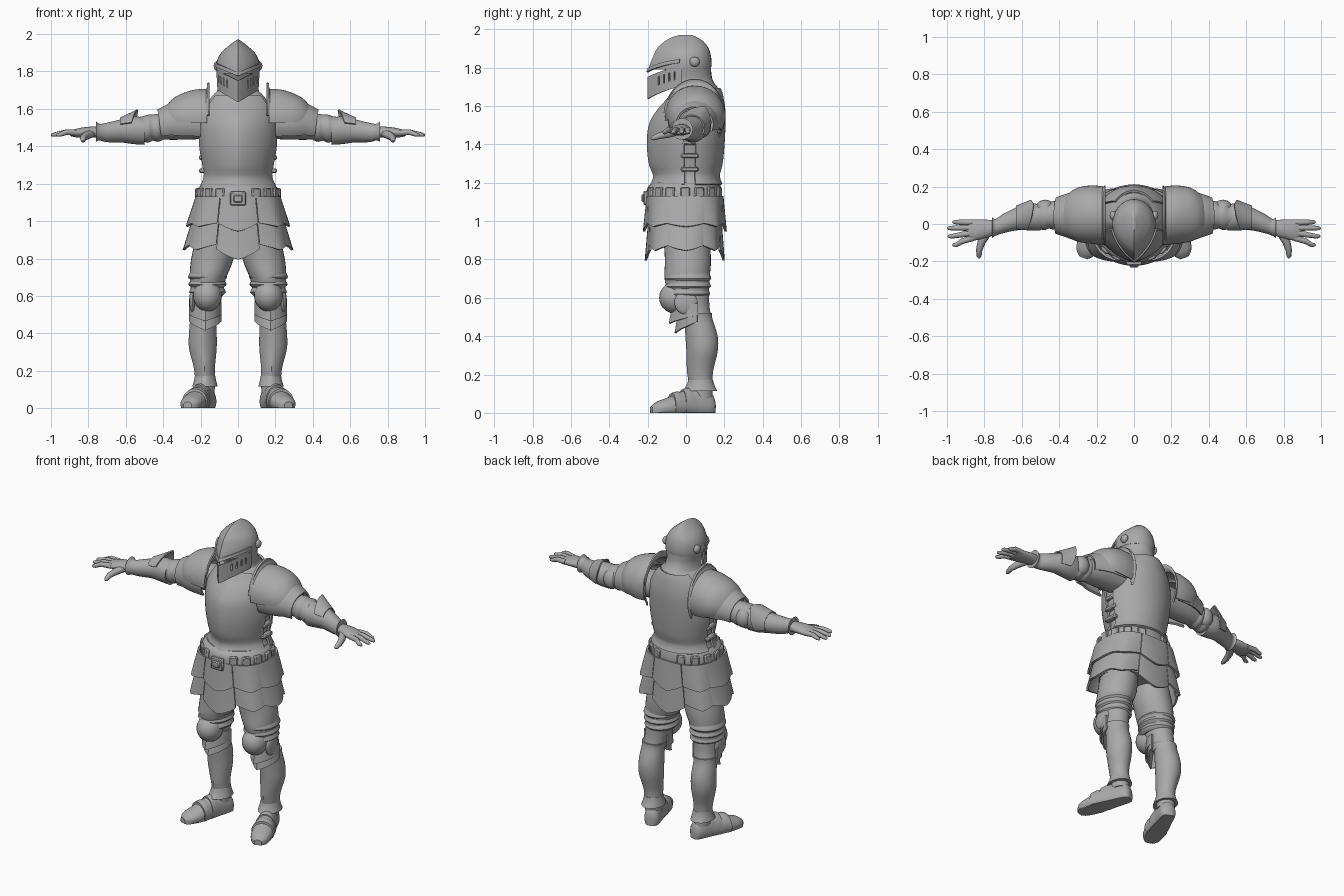
import bpy, bmesh
from math import sin, cos, pi, radians, copysign
from mathutils import Matrix, Vector

cube = bpy.data.objects.get("Cube")
if cube:
    bpy.data.objects.remove(cube)

steel = bpy.data.materials.new("grey steel")
steel.use_nodes = True
grey = (.4, .4, .4, 1)
steel.diffuse_color = grey
steel.node_tree.nodes["Principled BSDF"].inputs["Base Color"].default_value = grey


def finish(name, bm, mirror=True, thick=0, bevel=0):
    bmesh.ops.recalc_face_normals(bm, faces=bm.faces)
    mesh = bpy.data.meshes.new(name)
    bm.to_mesh(mesh)
    bm.free()
    obj = bpy.data.objects.new(name, mesh)
    bpy.context.collection.objects.link(obj)
    mesh.materials.append(steel)
    if thick:
        solid = obj.modifiers.new("thickness", 'SOLIDIFY')
        solid.thickness, solid.offset = thick, 0
    if bevel:
        obj.modifiers.new("bevel", 'BEVEL').width = bevel
    if mirror:
        obj.modifiers.new("mirror", 'MIRROR')
    bpy.ops.object.select_all(action='DESELECT')
    obj.select_set(True)
    bpy.context.view_layer.objects.active = obj
    bpy.ops.object.convert(target='MESH')
    bpy.ops.object.shade_smooth_by_angle(angle=radians(38))
    return obj


def refine(rows, n=4):
    """Smooth a coarse list of rows with a spline."""
    out = []
    for i in range(len(rows) - 1):
        a, b, c, d = rows[max(i - 1, 0)], rows[i], rows[i + 1], rows[min(i + 2, len(rows) - 1)]
        for s in range(n):
            t = s / n
            out.append([q + t / 2 * (r - p + t * (2*p - 5*q + 4*r - w + t * (3*(q - r) + w - p)))
                        for p, q, r, w in zip(a, b, c, d)])
    return out + [list(rows[-1])]


def section(row, t, k=0):
    """Oval point at angle t from the front; k sharpens the front to a ridge."""
    _, a, b, wide, front, back = row
    c = cos(t)
    if c > 0:
        return a + wide * sin(t), b - front * ((1 - k) * c + k * (1 - abs(sin(t))))
    return a + wide * sin(t), b - back * c


ORDER = {'x': lambda p, a, b: (p, a, b), 'y': lambda p, a, b: (a, p, b), 'z': lambda p, a, b: (a, b, p)}


def skin(bm, rings):
    for r, s in zip(rings, rings[1:]):
        for i in range(len(r)):
            j = (i + 1) % len(r)
            bm.faces.new((r[i], r[j], s[j], s[i]))
    bm.faces.new(rings[0])
    bm.faces.new(rings[-1])


def loft(name, rows, axis='z', k=0, mirror=True, sides=32, mat=None, grow=0, floor=False, n=4):
    bm, rings = bmesh.new(), []
    for row in refine(rows, n):
        row = row[:3] + [r + grow for r in row[3:]]
        ring = []
        for i in range(sides):
            co = Vector(ORDER[axis](row[0], *section(row, 2 * pi * i / sides, k)))
            if floor:
                co.z = max(co.z, 0)
            ring.append(bm.verts.new(mat @ co if mat else co))
        rings.append(ring)
    skin(bm, rings)
    return finish(name, bm, mirror)


def sheet(name, f, nu=16, nv=6, thick=.01, mirror=True, skip=None):
    """Thin plate from a surface f(u, v)."""
    bm = bmesh.new()
    g = [[bm.verts.new(f(i / nu, j / nv)) for j in range(nv + 1)] for i in range(nu + 1)]
    for i in range(nu):
        for j in range(nv):
            if not (skip and skip(i, j)):
                bm.faces.new((g[i][j], g[i + 1][j], g[i + 1][j + 1], g[i][j + 1]))
    return finish(name, bm, mirror, thick)


def tube(name, points, radii):
    bm, rings = bmesh.new(), []
    pts = [Vector(p) for p in points]
    for i, (p, r) in enumerate(zip(pts, radii)):
        d = pts[min(i + 1, len(pts) - 1)] - pts[max(i - 1, 0)]
        q = d.to_track_quat('Z', 'Y')
        rings.append([bm.verts.new(p + q @ Vector((r * cos(a), r * sin(a), 0)))
                      for a in (2 * pi * s / 10 for s in range(10))])
    skin(bm, rings)
    finish(name, bm)


def ball(name, loc, size):
    bm = bmesh.new()
    bmesh.ops.create_uvsphere(bm, u_segments=24, v_segments=14, radius=1,
                              matrix=Matrix.LocRotScale(Vector(loc), None, Vector(size)))
    finish(name, bm)


def boxes(name, items, mirror=True):
    bm = bmesh.new()
    for loc, size, turn in items:
        bmesh.ops.create_cube(bm, size=1, matrix=Matrix.LocRotScale(
            Vector(loc), Matrix.Rotation(turn, 3, 'Z'), Vector(size)))
    finish(name, bm, mirror, bevel=.006)


def vee(u):
    return 1 - abs(2 * u - 1)


# Cuirass: body, then front and back plates over it
torso = [(1.19, 0, .02, .2, .2, .165), (1.235, 0, .02, .18, .185, .15), (1.3, 0, .02, .188, .208, .165),
         (1.4, 0, .02, .205, .218, .175), (1.5, 0, .02, .208, .208, .18), (1.57, 0, .02, .2, .17, .18),
         (1.63, 0, .02, .175, .118, .172), (1.68, 0, .02, .14, .085, .16), (1.71, 0, .02, .1, .07, .14)]
loft("torso", torso, k=.22, mirror=False, grow=-.012)
fine = refine(torso, 8)


def torso_plate(u, v, mid, top):
    z = 1.19 + v * (top - 1.19)
    row = min(fine, key=lambda r: abs(r[0] - z))
    span = radians(80 - 110 * max(0, z - 1.42))
    x, y = section(row, mid + (2 * u - 1) * span, .22)
    return x, y, row[0]


sheet("breastplate", lambda u, v: torso_plate(u, v, 0, 1.67), 36, 24, .012, False)
sheet("backplate", lambda u, v: torso_plate(u, v, pi, 1.69), 36, 24, .012, False)
boxes("side_strap", [((.19, .02, z), (.035, .09, .025), 0) for z in (1.27, 1.34, 1.41)])
loft("gorget", [(1.62, 0, .04, .13, .11, .14), (1.68, 0, .04, .11, .1, .12), (1.74, 0, .03, .09, .09, .1)], mirror=False)

# Helmet: skull, neck guard, brow and pierced visor
loft("helmet_skull", [(1.79, 0, 0, .113, .195, .13), (1.82, 0, 0, .116, .187, .133), (1.86, 0, 0, .111, .17, .13),
                      (1.9, 0, 0, .09, .15, .118), (1.935, 0, 0, .053, .113, .092),
                      (1.957, 0, 0, .024, .075, .058), (1.97, 0, 0, .006, .03, .03)], k=.35, mirror=False)
loft("helmet_neck", [(1.695, 0, 0, .112, .06, .168), (1.715, 0, 0, .106, .07, .15), (1.75, 0, 0, .103, .09, .135),
                     (1.8, 0, 0, .112, .12, .13)], k=.3, mirror=False)


def brow(u, v):
    t = radians(75) * (2 * u - 1)
    x, y = section((0, 0, 0, .12, .203 - .008 * v, .1), t, .4)
    return x, y, 1.775 + .05 * abs(sin(t)) + .02 * v


def visor(u, v):
    t = radians(78) * (2 * u - 1)
    s = abs(sin(t))
    x, y = section((0, 0, 0, .108 + .006 * v, .196, .1), t, .55)
    low, high = 1.637 + .065 * s, 1.752 + .055 * s
    return x, y, low + (high - low) * v


sheet("helmet_brow", brow, 32, 3, .01, False)
sheet("visor", visor, 56, 10, .009, False,
      skip=lambda i, j: i % 4 == 1 and 4 <= j <= 7 and 7 < abs(i - 27) < 24)
ball("visor_pivot", (.112, .045, 1.83), (.018, .026, .026))

# Shoulders


def arch(rows, low, high, point=0):
    fine_rows = refine(rows, 6)

    def f(u, v):
        x, cy, cz, ry, rz = fine_rows[round(v * (len(fine_rows) - 1))]
        a = radians(low + (high - low) * u)
        return x + point * v * vee(u), cy + ry * sin(a), cz + rz * cos(a)
    return f


sheet("pauldron", arch([(.165, .045, 1.55, .15, .15), (.23, .05, 1.55, .15, .147), (.3, .05, 1.55, .138, .125),
                        (.35, .045, 1.545, .11, .1), (.385, .04, 1.54, .07, .06), (.398, .04, 1.54, .02, .015)],
                       -100, 120), 28, 30, .012)
sheet("shoulder_lame", arch([(.2, .045, 1.525, .135, .12), (.3, .045, 1.525, .128, .115), (.36, .045, 1.52, .11, .1),
                             (.41, .045, 1.505, .092, .085)], -125, 115, .02), 24, 18, .012)
sheet("shoulder_rim", arch([(.168, .045, 1.55, .15, .15), (.158, .045, 1.55, .155, .17), (.16, .045, 1.55, .157, .19)],
                           -85, 125), 28, 12, .012)

# Arms
loft("upper_arm", [(.15, .05, 1.53, .09, .09, .09), (.32, .05, 1.52, .085, .085, .07), (.41, .05, 1.505, .07, .07, .066),
                   (.46, .045, 1.5, .066, .07, .068), (.54, .04, 1.495, .06, .07, .06)], 'x')
loft("elbow_guard", [(.405, .048, 1.5, .066, .068, .068), (.43, .047, 1.5, .076, .076, .074),
                     (.455, .045, 1.5, .07, .07, .07), (.48, .045, 1.497, .078, .078, .072),
                     (.505, .042, 1.495, .068, .07, .066)], 'x')
ball("elbow_cop", (.475, .085, 1.495), (.05, .045, .06))
loft("vambrace", [(.5, .035, 1.493, .07, .085, .06), (.56, .038, 1.49, .072, .078, .07), (.62, .03, 1.485, .063, .065, .06),
                  (.7, .002, 1.477, .051, .055, .049), (.74, -.018, 1.476, .045, .045, .044),
                  (.76, -.02, 1.476, .056, .052, .06)], 'x')


def flare(u, v):
    a = radians(-60 + 180 * u)
    r = .064 + v * (.015 + .045 * vee(u) ** 2)
    return .63 - v * (.06 + .035 * vee(u)), .03 + .008 * v + r * sin(a), 1.486 + r * cos(a)


sheet("vambrace_flare", flare, 20, 6, .008)

# Hands
loft("palm", [(.74, -.02, 1.476, .038, .03, .03), (.8, -.026, 1.476, .05, .03, .028),
              (.86, -.033, 1.472, .056, .025, .023), (.895, -.033, 1.468, .05, .014, .014)], 'x')
for name, base, tip, reach in (("little", .008, .01, .965), ("ring", -.02, -.022, .994),
                               ("middle", -.047, -.066, .99), ("index", -.074, -.112, .965)):
    mid = (base + tip) / 2
    tube(name + "_finger", [(.86, base, 1.472), (.92, mid, 1.475), (reach - .015, tip, 1.463), (reach, tip, 1.46),
                            (reach + .006, tip, 1.458)], (.017, .015, .012, .009, .003))
tube("thumb", [(.785, -.05, 1.468), (.815, -.095, 1.455), (.828, -.14, 1.444), (.828, -.172, 1.432), (.827, -.183, 1.428)],
     (.022, .022, .017, .013, .004))

# Belt with pouches and buckle
loft("belt", [(1.09, 0, 0, .214, .2, .18), (1.13, 0, 0, .222, .207, .187), (1.175, 0, 0, .212, .2, .182),
              (1.2, 0, .01, .19, .185, .165)], mirror=False)
boxes("belt_pouch", [((.218 * sin(t), -.2 * cos(t) if t < 1.6 else -.184 * cos(t), 1.145), (.05, .022, .065),
                      t) for t in (.45, .8, 1.15, 1.55, 1.95, 2.35, 2.75)])
boxes("buckle", [((0, -.207, 1.12), (.085, .03, .075), 0), ((0, -.222, 1.12), (.05, .02, .04), 0)], False)

# Skirt: cloth core and two tiers of pointed plates
loft("skirt_core", [(1.12, 0, 0, .205, .19, .17), (1, 0, 0, .22, .18, .165), (.885, 0, 0, .235, .165, .155)], mirror=False)


def tasset(mid, half, top, low, point, lift):
    def f(u, v):
        t = mid + half * (2 * u - 1)
        z = top + (low - point * vee(u) - top) * v
        drop = 1.14 - z
        out = lift + .014 * vee(u) * v
        s, c = (copysign(abs(w) ** .75, w) for w in (sin(t), cos(t)))
        deep = .185 + .03 * drop if c > 0 else .175 + .02 * drop
        return s * (.205 + .24 * drop + out), -c * (deep + out), z
    return f


for i in range(8):
    mid = i * pi / 4
    ends = i % 4 == 0
    half = radians(18 if ends else 26)
    sheet("lower_tasset", tasset(mid, half, 1.04, .85 if ends else .875, .055 if ends else .03, 0), 12, 8, .012, False)
    sheet("upper_tasset", tasset(mid, half, 1.13, .99, .045 if ends else .02, .014), 12, 8, .012, False)

# Legs
thigh = [(.95, .11, 0, .105, .12, .12), (.8, .137, .01, .113, .12, .12), (.7, .16, .01, .098, .122, .113),
         (.63, .167, .02, .085, .11, .1), (.55, .175, .04, .073, .08, .083), (.48, .185, .065, .068, .07, .072)]
loft("thigh", thigh)
loft("knee_band", [(z, .163, .012, .088 + d, .108 + d, .104 + d) for z, d in
                   ((.73, .004), (.7, .016), (.685, .004), (.66, .014), (.645, 0), (.62, .01), (.6, -.01))], n=3)
loft("greave", [(.52, .182, .055, .076, .08, .08), (.49, .186, .065, .069, .075, .073), (.4, .188, .082, .074, .085, .083),
                (.32, .188, .085, .074, .083, .08), (.22, .18, .077, .057, .072, .065), (.15, .176, .08, .053, .065, .058),
                (.08, .175, .08, .05, .06, .06)], k=.2)
ball("knee_cop", (.163, -.055, .6), (.077, .085, .083))
ball("knee_disc", (.243, 0, .575), (.018, .06, .062))


def knee_lame(top, low, point, front):
    def f(u, v):
        x, y = section((0, .175, .05, .083, front - .02 * (1 - v), .1), radians(95) * (2 * u - 1), .3)
        return x, y, top + (low - point * vee(u) - top) * v
    return f


sheet("upper_knee_lame", knee_lame(.57, .51, .045, .135), 16, 4)
sheet("lower_knee_lame", knee_lame(.53, .475, .06, .105), 16, 4)

# Feet, turned outwards
pivot = Matrix.Translation((.175, .08, 0))
turn = pivot @ Matrix.Rotation(radians(20), 4, 'Z') @ pivot.inverted()
loft("foot", [(.152, .175, .035, .022, .06, .03), (.13, .175, .035, .045, .06, .07), (.05, .175, .035, .054, .06, .1),
              (-.03, .175, .035, .06, .06, .078), (-.1, .175, .03, .064, .06, .052), (-.165, .175, .025, .052, .06, .034),
              (-.198, .175, .02, .022, .06, .014)], 'y', mat=turn, floor=True)
for y, wide, up in ((.0, .059, .09), (-.06, .065, .07)):
    loft("foot_lame", [(y + .04, .175, .035, wide - .004, .06, up + .003), (y, .175, .035, wide + .002, .06, up + .006),
                       (y - .025, .175, .035, wide + .006, .06, up - .002)], 'y', mat=turn, floor=True)
loft("ankle_cuff", [(.175, .176, .08, .054, .067, .06), (.145, .176, .078, .06, .075, .07),
                    (.115, .177, .075, .068, .09, .088)], k=.2)
